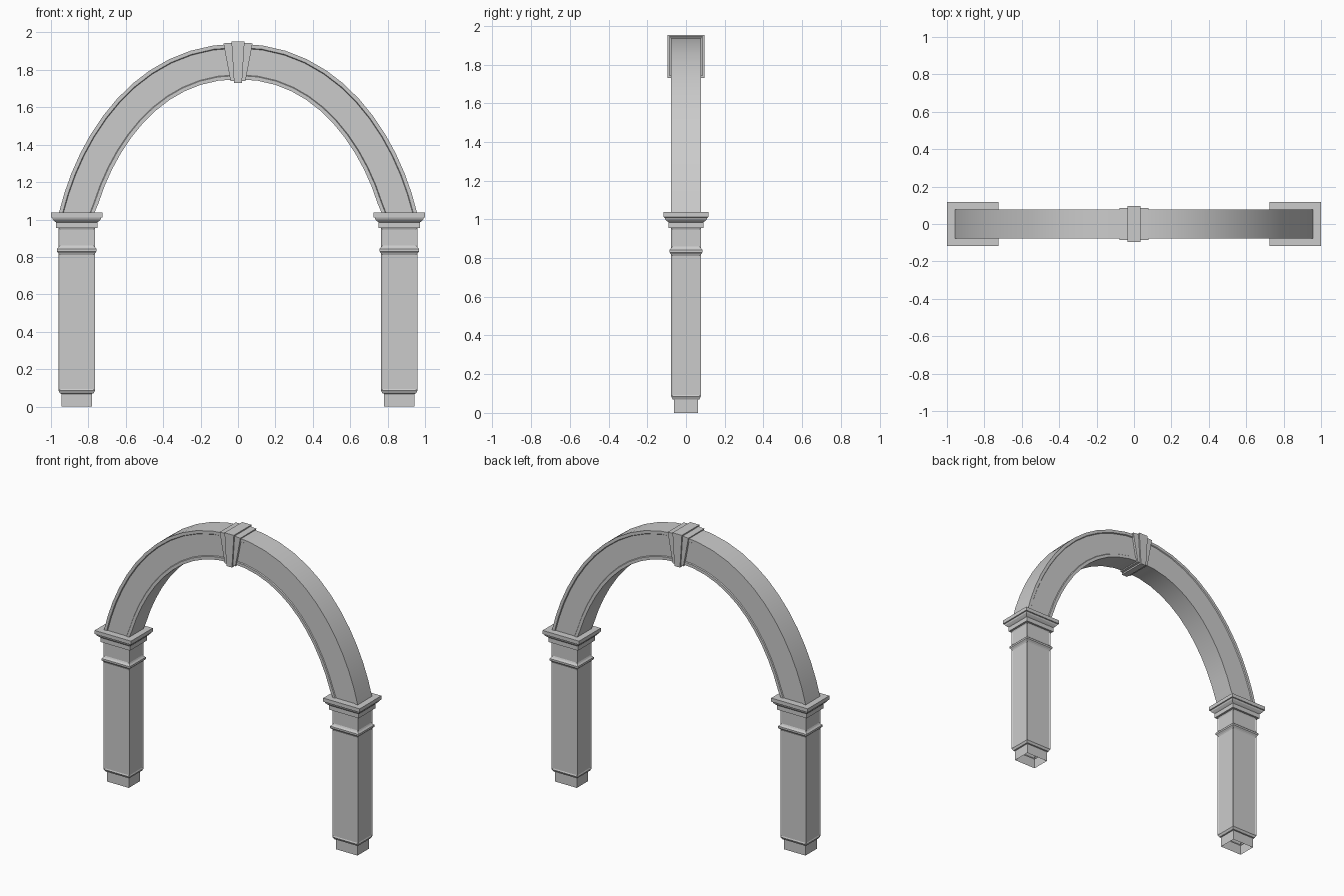
import bpy, bmesh, math
from mathutils import Vector

if "Cube" in bpy.data.objects:
    bpy.data.objects.remove(bpy.data.objects["Cube"])

HX, HY, CX = 0.0975, 0.077, 0.8625   # shaft half sizes and pillar offset
SPRING, WIDTH = 1.037, 0.19          # arch start height and band width


def finish(bm, name, smooth=False):
    bmesh.ops.recalc_face_normals(bm, faces=bm.faces)
    mesh = bpy.data.meshes.new(name)
    bm.to_mesh(mesh)
    bm.free()
    obj = bpy.data.objects.new(name, mesh)
    bpy.context.collection.objects.link(obj)
    if smooth:
        bpy.ops.object.select_all(action='DESELECT')
        obj.select_set(True)
        bpy.context.view_layer.objects.active = obj
        bpy.ops.object.shade_smooth_by_angle(angle=math.radians(30))
    return obj


def skin(bm, rings):
    """Join successive closed rings of points with quads."""
    loops = [[bm.verts.new(p) for p in ring] for ring in rings]
    n = len(loops[0])
    for a, b in zip(loops, loops[1:]):
        for i in range(n):
            j = (i + 1) % n
            bm.faces.new((a[i], a[j], b[j], b[i]))
    return loops


# Pillar profile: (outward offset from the shaft, height)
profile = [(-0.016, 0), (-0.016, 0.068), (-0.008, 0.07), (0, 0.085),
           (0, 0.82), (0.004, 0.824), (0.009, 0.83), (0.009, 0.842), (0, 0.852),
           (0, 0.955), (0.0135, 0.955), (0.0135, 0.985), (0.02, 0.99),
           (0.03, 1.0), (0.034, 1.01), (0.04, 1.012), (0.04, SPRING)]


def pillar(name, cx):
    bm = bmesh.new()
    rings = [[(cx + sx * (HX + d), sy * (HY + d), z)
              for sx, sy in ((-1, -1), (1, -1), (1, 1), (-1, 1))]
             for d, z in profile]
    loops = skin(bm, rings)
    bm.faces.new(loops[-1])
    bmesh.ops.recalc_face_normals(bm, faces=bm.faces)
    # Recessed panels on the shaft and neck
    panels = [f for f in bm.faces
              if max(v.co.z for v in f.verts) - min(v.co.z for v in f.verts) > 0.09]
    bmesh.ops.inset_individual(bm, faces=panels, thickness=0.012, depth=-0.004)
    finish(bm, name)


pillar("left_pillar", -CX)
pillar("right_pillar", CX)

# Arch band: curved path with a recessed face between two rims
P = [Vector(p) for p in ((0.957, SPRING), (0.86, 1.45), (0.55, 1.94), (0, 1.94))]
HALF = 12


def arch_point(t):
    u = 1 - t
    pos = u**3 * P[0] + 3*u*u*t * P[1] + 3*u*t*t * P[2] + t**3 * P[3]
    tan = (u*u * (P[1]-P[0]) + 2*u*t * (P[2]-P[1]) + t*t * (P[3]-P[2])).normalized()
    normal = Vector((-tan.y, tan.x))
    if t == 0:
        normal = Vector((-1, 0))
    return pos, normal


rim, depth = 0.02, 0.006
section = [(0, -HY), (rim, -HY), (rim + 0.004, -HY + depth),
           (WIDTH - rim - 0.004, -HY + depth), (WIDTH - rim, -HY), (WIDTH, -HY)]
section += [(n, -y) for n, y in reversed(section)]
rings = []
for i in range(2 * HALF + 1):
    side = 1 if i <= HALF else -1
    pos, nrm = arch_point((i if i <= HALF else 2 * HALF - i) / HALF)
    rings.append([(side * (pos.x + nrm.x * n), y, pos.y + nrm.y * n)
                  for n, y in section])
bm = bmesh.new()
skin(bm, rings)
finish(bm, "arch_band", smooth=True)


# Keystone: wide wedge with a narrower raised wedge over it
def wedge(name, top_half, bottom_half, top, bottom, hy, droop=0):
    bm = bmesh.new()
    outline = [(-bottom_half, bottom), (bottom_half, bottom),
               (top_half, top - droop), (0, top), (-top_half, top - droop)]
    loops = skin(bm, [[(x, y, z) for x, z in outline] for y in (-hy, hy)])
    for loop in loops:
        bm.faces.new(loop)
    finish(bm, name)


wedge("keystone_sides", 0.078, 0.04, 1.947, 1.74, 0.086, 0.005)
wedge("keystone_centre", 0.035, 0.021, 1.953, 1.73, 0.095)
